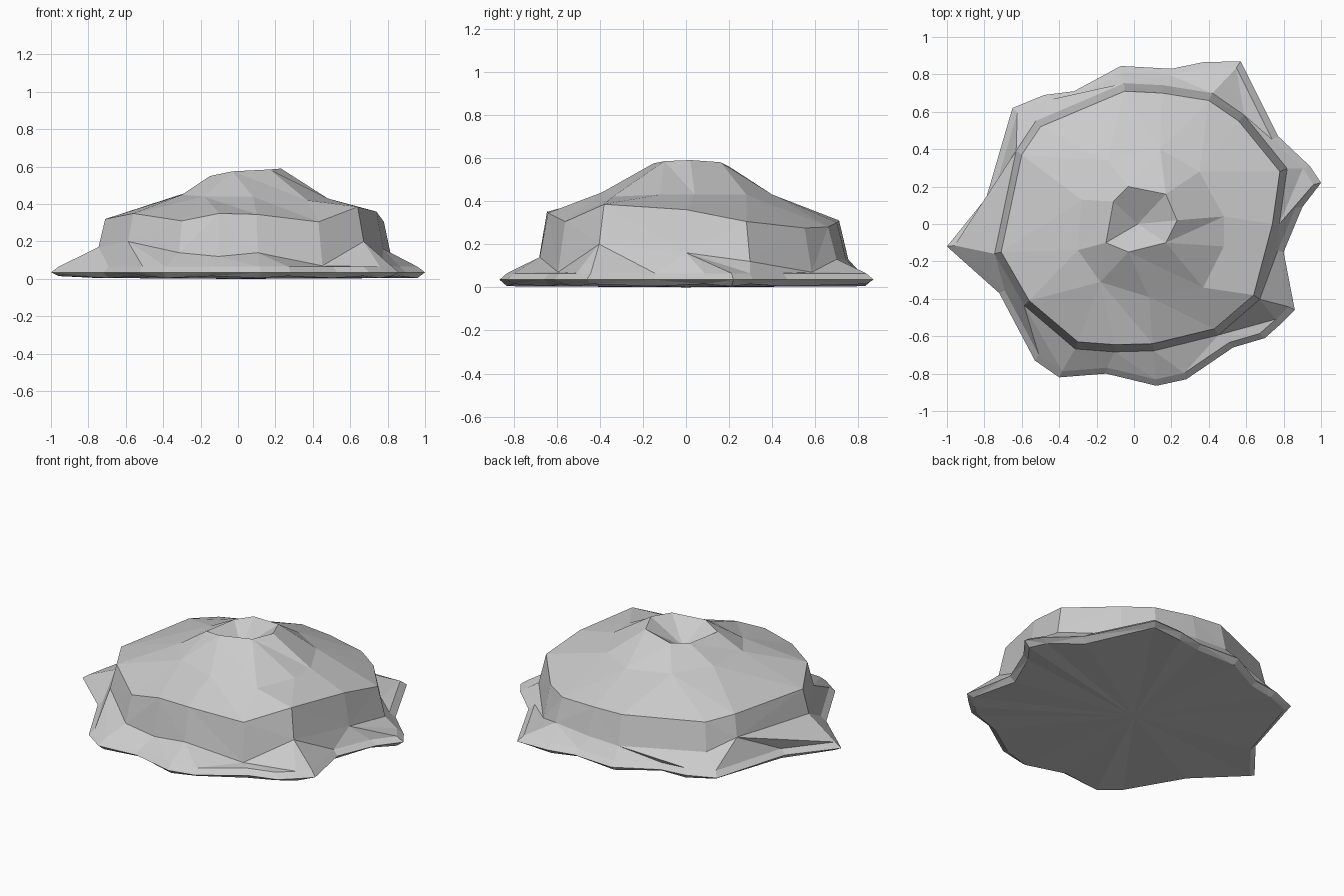
import bpy, bmesh, math

if "Cube" in bpy.data.objects:
    bpy.data.objects.remove(bpy.data.objects["Cube"])

# jagged foot outline (x, y)
FOOT = [(1.0, .22), (.94, .31), (.77, .47), (.57, .87), (.37, .865), (.2, .83),
        (-.07, .845), (-.32, .71), (-.48, .69), (-.65, .62), (-.79, .14), (-1.0, -.12),
        (-.72, -.37), (-.53, -.73), (-.4, -.82), (-.15, -.8), (.12, -.865), (.28, -.83),
        (.53, -.66), (.7, -.61), (.79, -.53), (.86, -.46), (.8, -.15), (.9, .09)]
# shoulder crease (x, y, z) and height of the wall's lower edge below it
SHOULDER = [(.78, .28, .305, .12), (.56, .55, .275, .07), (.4, .66, .28, .13),
            (.15, .70, .3, .13), (-.05, .71, .31, .13), (-.5, .52, .31, .14),
            (-.6, .37, .33, .2), (-.71, -.15, .32, .17), (-.56, -.41, .35, .2),
            (-.3, -.63, .31, .14), (-.1, -.645, .35, .12), (.1, -.64, .345, .14),
            (.43, -.56, .305, .07), (.64, -.38, .385, .2), (.74, 0, .36, .16)]
# foot of the cone, and crater lip
CONE = [(.48, .04, .43), (.35, .28, .43), (.14, .4, .43), (-.14, .34, .45), (-.28, .13, .46),
        (-.3, -.14, .45), (-.18, -.31, .44), (.08, -.39, .44), (.37, -.34, .42), (.48, -.12, .43)]
LIP = [(.23, .02, .59), (.17, .16, .58), (-.03, .2, .56), (-.11, .12, .55),
       (-.15, -.1, .55), (-.03, -.15, .575), (.17, -.1, .585)]

bm = bmesh.new()


def ring(points):
    points = sorted(points, key=lambda p: math.atan2(p[1], p[0]) % math.tau)
    return [bm.verts.new(p) for p in points]


def angle(r, i):
    v = r[i % len(r)].co
    return math.atan2(v.y, v.x) % math.tau + math.tau * (i // len(r))


def bridge(a, b):
    """Zip two rings of different counts together with triangles, by angle."""
    i = j = 0
    while i < len(a) or j < len(b):
        va, vb = a[i % len(a)], b[j % len(b)]
        if j >= len(b) or (i < len(a) and angle(a, i + 1) <= angle(b, j + 1)):
            i += 1
            bm.faces.new((va, a[i % len(a)], vb))
        else:
            j += 1
            bm.faces.new((va, b[j % len(b)], vb))


# rings from the underside up to the crater floor
rings = [
    ring([(x * .96, y * .96, 0.005 + .01 * (k % 2)) for k, (x, y) in enumerate(FOOT)]),
    ring([(x, y, .035) for x, y in FOOT]),
    ring([(x * .96, y * .96, .065) for x, y in FOOT]),
    ring([(x * 1.05, y * 1.06, zb) for x, y, z, zb in SHOULDER]),
    ring([(x, y, z) for x, y, z, zb in SHOULDER]),
    ring(CONE),
    ring(LIP),
]
for lower, upper in zip(rings, rings[1:]):
    bridge(lower, upper)

# crater floor point and closed underside
floor = bm.verts.new((.02, .0, .45))
under = bm.verts.new((0, 0, 0))
for r, tip in ((rings[-1], floor), (rings[0], under)):
    for k in range(len(r)):
        bm.faces.new((r[k], r[(k + 1) % len(r)], tip))

bmesh.ops.recalc_face_normals(bm, faces=bm.faces)
mesh = bpy.data.meshes.new("cratered_rock")
bm.to_mesh(mesh)
bm.free()
rock = bpy.data.objects.new("cratered_rock", mesh)
bpy.context.collection.objects.link(rock)
